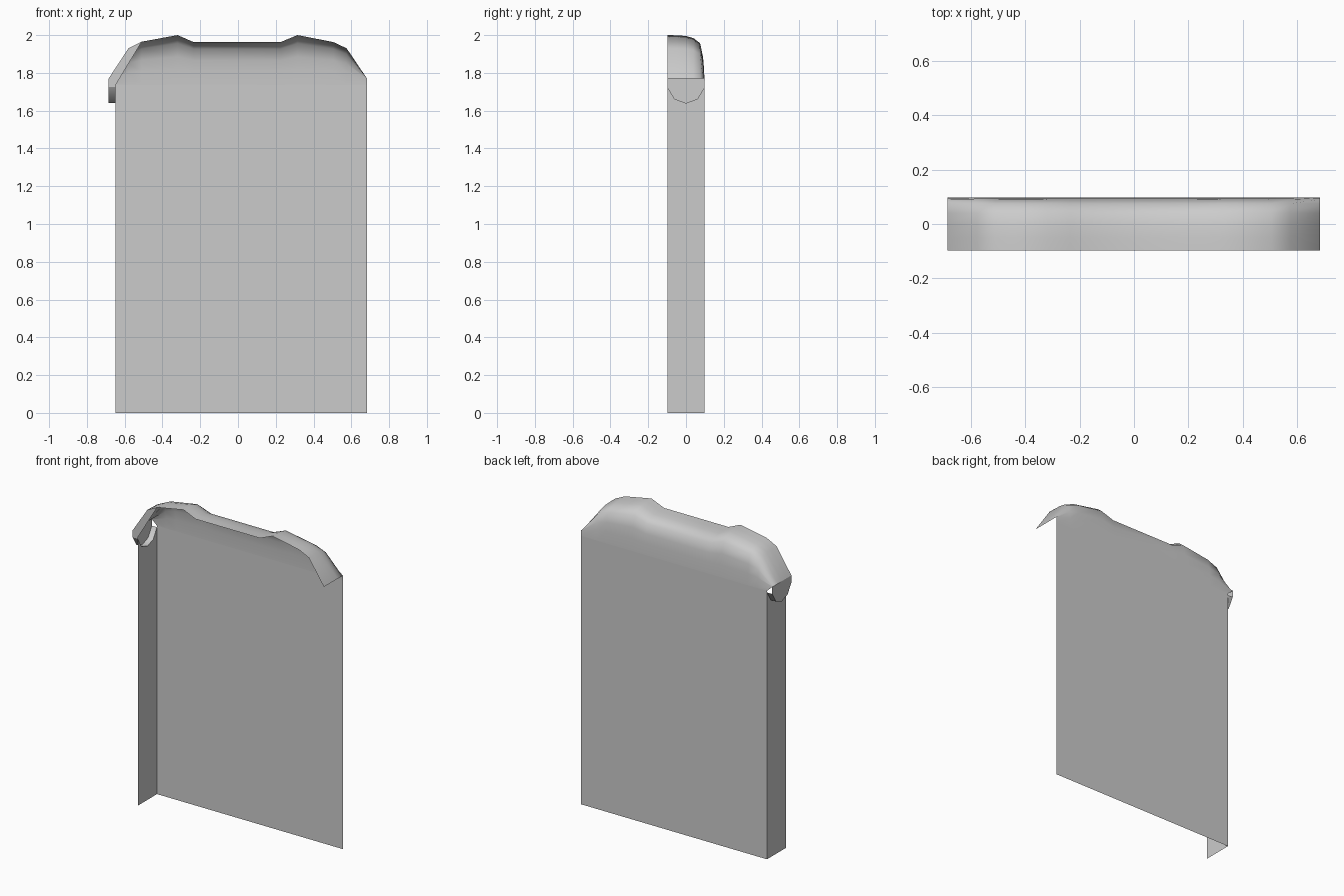
import bpy
import math

if "Cube" in bpy.data.objects:
    bpy.data.objects.remove(bpy.data.objects["Cube"])

D = 0.098              # half depth
XL, XR = -0.648, 0.683 # panel sides
XO = -0.685            # outer left end of the hood
BASE = 1.735           # top of the panels
END = 1.77             # hood height at its two ends


def make(name, verts, faces, smooth=None):
    mesh = bpy.data.meshes.new(name)
    mesh.from_pydata(verts, [], faces)
    mesh.update()
    obj = bpy.data.objects.new(name, mesh)
    bpy.context.collection.objects.link(obj)
    if smooth:
        bpy.ops.object.select_all(action='DESELECT')
        bpy.context.view_layer.objects.active = obj
        obj.select_set(True)
        bpy.ops.object.shade_smooth_by_angle(angle=math.radians(smooth))
    return obj


def loft(name, rows, smooth=None):
    n = len(rows[0])
    faces = [(j * n + i, j * n + i + 1, (j + 1) * n + i + 1, (j + 1) * n + i)
             for j in range(len(rows) - 1) for i in range(n - 1)]
    return make(name, [p for r in rows for p in r], faces, smooth)


# Back panel
make("back_panel", [(XR, D, 0), (XL, D, 0), (XL, D, BASE), (XR, D, BASE)],
     [(0, 1, 2, 3)])

# Scalloped curve shared by the side panel and the hood end
scallop = [(-D, 1.725), (-0.06, 1.662), (0, 1.64), (0.06, 1.662), (D, 1.725)]

# Left side panel with a scalloped top
loft("side_panel", [[(XL, y, z) for y, z in reversed(scallop)],
                    [(XL, y, 0) for y, z in reversed(scallop)]])

# Hood: front outline swept back and down to the back panel
outline = [(XO, END), (-0.58, 1.93), (-0.51, 1.965), (-0.32, 2.0),
           (-0.235, 1.963), (0.225, 1.963), (0.315, 2.0), (0.505, 1.963),
           (0.575, 1.93), (XR, END)]
section = [(-D, 1), (-0.05, 0.995), (0, 0.98), (0.04, 0.93), (0.075, 0.81),
           (0.09, 0.5), (0.096, 0.2)]
rows = [[(x, y, END + (z - END) * f) for x, z in outline] for y, f in section]
rows.append([(max(x, XL), D, BASE) for x, z in outline])
loft("hood", rows, 50)

# Flat end of the hood above the scallop
loft("hood_end", [[(XO, y, END) for y, z in scallop],
                  [(XO, y, z) for y, z in scallop]])

# Curved underside of the hood end
loft("hood_end_underside", [[(XO, y, z) for y, z in scallop],
                            [(XL, y, z) for y, z in scallop]], 50)

# Front lip at the left of the hood
make("hood_lip", [(XL, -D, BASE), (-0.51, -D, 1.965), (-0.58, -D, 1.93),
                  (XO, -D, END), (XO, -D, 1.725), (XL, -D, 1.725)],
     [(0, 1, 2, 3, 4, 5)])
